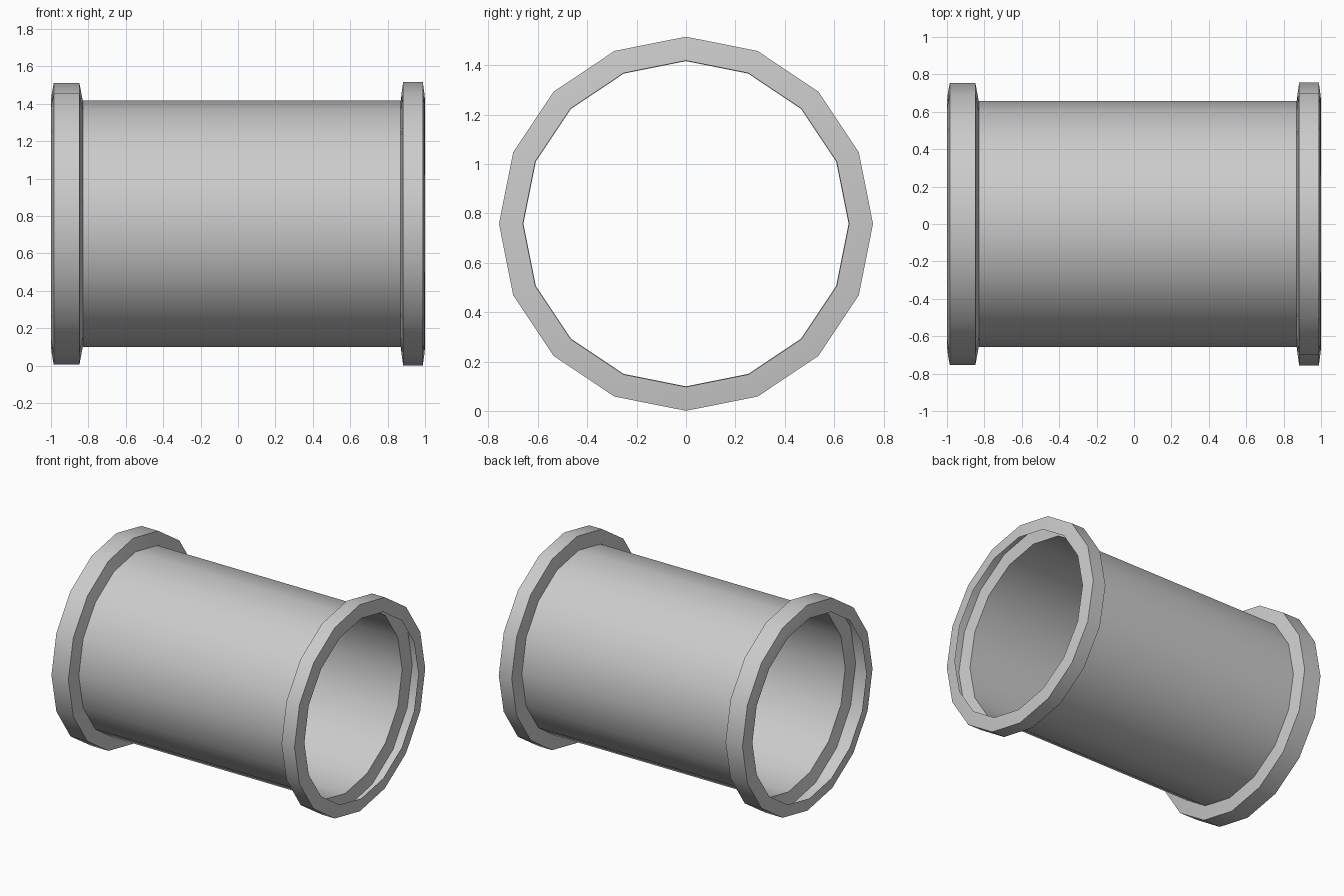
import bpy, bmesh
from math import sin, cos, pi, radians

if "Cube" in bpy.data.objects:
    bpy.data.objects.remove(bpy.data.objects["Cube"])

SIDES = 16
AXIS_Z = 0.758


def lathe(name, profile):
    """Revolve (x, radius) points around the pipe axis as an open thin shell."""
    bm = bmesh.new()
    rings = []
    for x, r in profile:
        rings.append([bm.verts.new((x, r * sin(2 * pi * i / SIDES),
                                    AXIS_Z + r * cos(2 * pi * i / SIDES)))
                      for i in range(SIDES)])
    for a, b in zip(rings, rings[1:]):
        for i in range(SIDES):
            j = (i + 1) % SIDES
            bm.faces.new((a[i], a[j], b[j], b[i]))
    mesh = bpy.data.meshes.new(name)
    bm.to_mesh(mesh)
    bm.free()
    obj = bpy.data.objects.new(name, mesh)
    bpy.context.collection.objects.link(obj)
    bpy.ops.object.select_all(action='DESELECT')
    obj.select_set(True)
    bpy.context.view_layer.objects.active = obj
    # Make every normal face away from the sheet's inside
    bpy.ops.object.shade_smooth_by_angle(angle=radians(30))
    return obj


# Straight pipe wall
lathe("pipe_wall", [(-0.83, 0.658), (0.87, 0.658)])

# Hollow end collars with slightly sloped side faces
lathe("left_collar", [(-1.0, 0.66), (-0.995, 0.70), (-0.985, 0.753),
                      (-0.848, 0.753), (-0.838, 0.70), (-0.83, 0.658)])
lathe("right_collar", [(0.87, 0.658), (0.875, 0.70), (0.883, 0.757),
                       (0.988, 0.757), (0.996, 0.70), (1.0, 0.66)])
